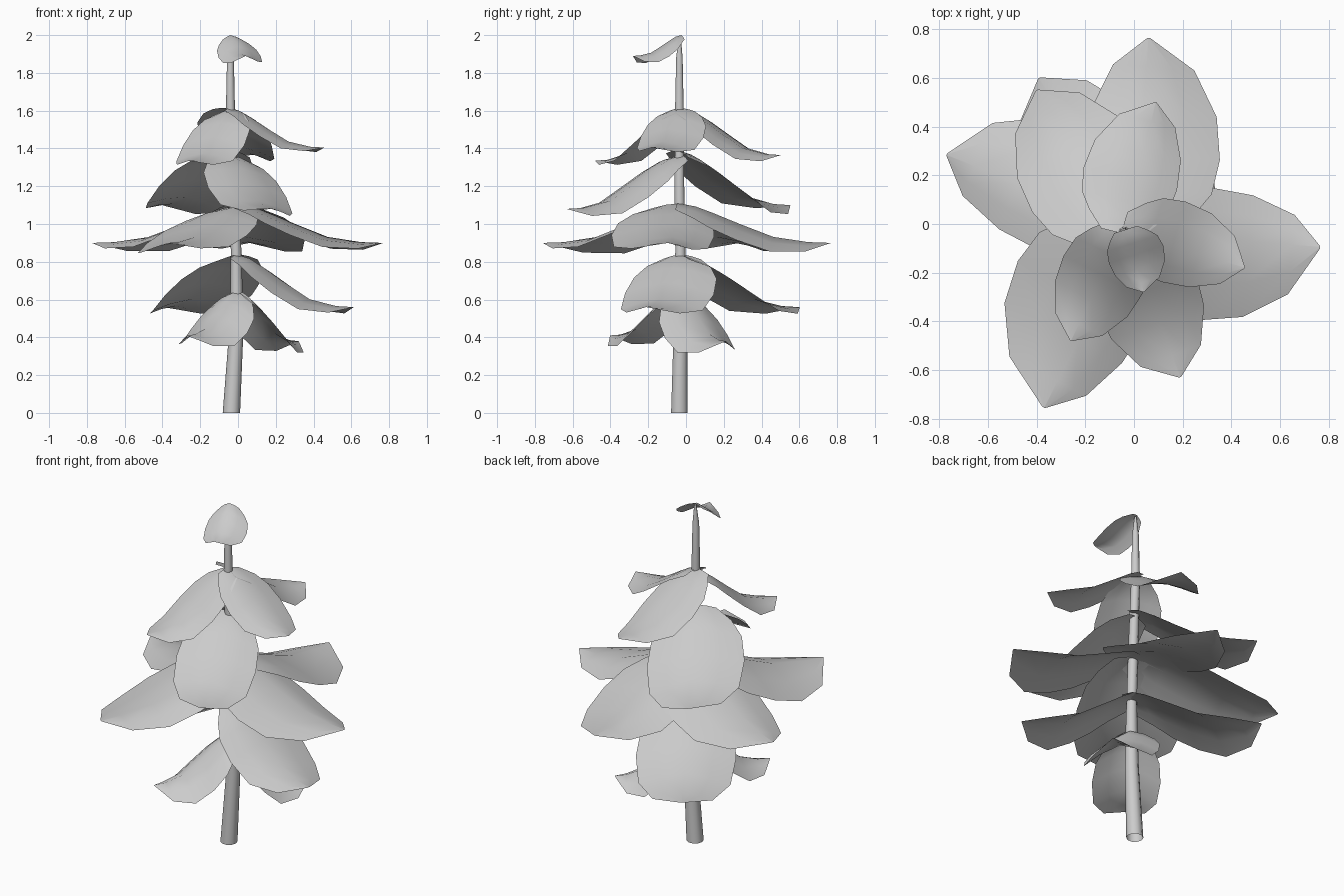
import bpy, bmesh, math
from mathutils import Vector

if "Cube" in bpy.data.objects:
    bpy.data.objects.remove(bpy.data.objects["Cube"])


def material(name, rgb):
    m = bpy.data.materials.new(name)
    m.diffuse_color = (*rgb, 1)
    m.use_nodes = True
    m.node_tree.nodes["Principled BSDF"].inputs["Base Color"].default_value = m.diffuse_color
    return m


GREY = material("plain grey", (0.6, 0.6, 0.6))


def finish(bm, name, angle):
    me = bpy.data.meshes.new(name)
    bm.normal_update()
    bm.to_mesh(me)
    bm.free()
    me.materials.append(GREY)
    ob = bpy.data.objects.new(name, me)
    bpy.context.collection.objects.link(ob)
    bpy.ops.object.select_all(action='DESELECT')
    ob.select_set(True)
    bpy.context.view_layer.objects.active = ob
    bpy.ops.object.shade_smooth_by_angle(angle=math.radians(angle))


# leaf template: (distance along, half width, share of the droop)
ROWS = [(-.02, .42, 0), (.1, .72, .08), (.22, .93, .25), (.4, 1, .53),
        (.62, .92, .85), (.85, .6, .98), (1, .02, 1)]
COLS = (-1, -.55, 0, .55, 1)


def leaf(name, base, tip, z0, drop, left, right, fold=.25, roll=0):
    """Drooping sheet from the trunk to its tip, arched across its width."""
    b, t = Vector(base), Vector(tip)
    axis = t - b
    side = Vector((-axis.y, axis.x)).normalized()
    bm = bmesh.new()
    grid = []
    for along, width, fall in ROWS:
        row = []
        for s in COLS:
            w = width * (left if s > 0 else right)
            p = b + axis * along + side * (s * w)
            z = z0 - drop * fall - fold * w * abs(s) ** 1.5 + roll * s * w
            row.append(bm.verts.new((p.x, p.y, z)))
        grid.append(row)
    for r0, r1 in zip(grid, grid[1:]):
        for i in range(len(COLS) - 1):
            bm.faces.new((r0[i], r1[i], r1[i + 1], r0[i + 1]))
    finish(bm, name, 60)


# trunk: gently bent tapering tube
PATH = [(-.035, -.035, 0, .046), (-.01, -.03, .42, .038), (-.008, -.03, .66, .032),
        (-.01, -.03, .86, .028), (-.025, -.035, 1.2, .027),
        (-.04, -.035, 1.6, .024), (-.04, -.035, 1.88, .018), (-.038, -.033, 1.99, .006)]
N = 10
bm = bmesh.new()
rings = [[bm.verts.new((x + r * math.cos(2 * math.pi * k / N),
                        y + r * math.sin(2 * math.pi * k / N), z)) for k in range(N)]
         for x, y, z, r in PATH]
for a, c in zip(rings, rings[1:]):
    for k in range(N):
        j = (k + 1) % N
        bm.faces.new((a[k], a[j], c[j], c[k]))
bm.faces.new(rings[-1])
finish(bm, "trunk", 50)

# crown leaf
leaf("crown_leaf", (-.04, -.03), (.04, -.28), 2.0, .11, .135, .1, .5, .1)

# upper tier
B = (-.04, -.03)
leaf("upper_leaf_back", B, (.09, .50), 1.615, .25, .225, .17, .22, .15)
leaf("upper_leaf_right", B, (.455, -.18), 1.615, .21, .19, .155)
leaf("upper_leaf_front", B, (-.26, -.48), 1.605, .27, .18, .18)

# second tier
B = (-.03, -.03)
leaf("second_leaf_front", B, (.19, -.63), 1.365, .285, .21, .23, .22, -.12)
leaf("second_leaf_back", B, (-.40, .55), 1.39, .29, .285, .24, .25, .12)

# wide middle tier
B = (0, -.03)
leaf("middle_leaf_right", B, (.765, -.095), 1.11, .21, .205, .34, .25, -.08)
leaf("middle_leaf_back", B, (.06, .765), 1.11, .21, .23, .33)
leaf("middle_leaf_left", B, (-.77, .285), 1.1, .20, .22, .32)
leaf("middle_leaf_front", B, (-.37, -.755), 1.1, .20, .22, .37)

# fourth tier
leaf("fourth_leaf_right", B, (.61, -.21), .84, .28, .26, .23)
leaf("fourth_leaf_back", B, (-.39, .60), .84, .28, .27, .27)

# small lowest tier
B = (-.01, -.03)
leaf("lowest_leaf_front", B, (-.27, -.40), .65, .24, .20, .17, .5)
leaf("lowest_leaf_back", B, (.32, .21), .65, .27, .19, .22, .5)
